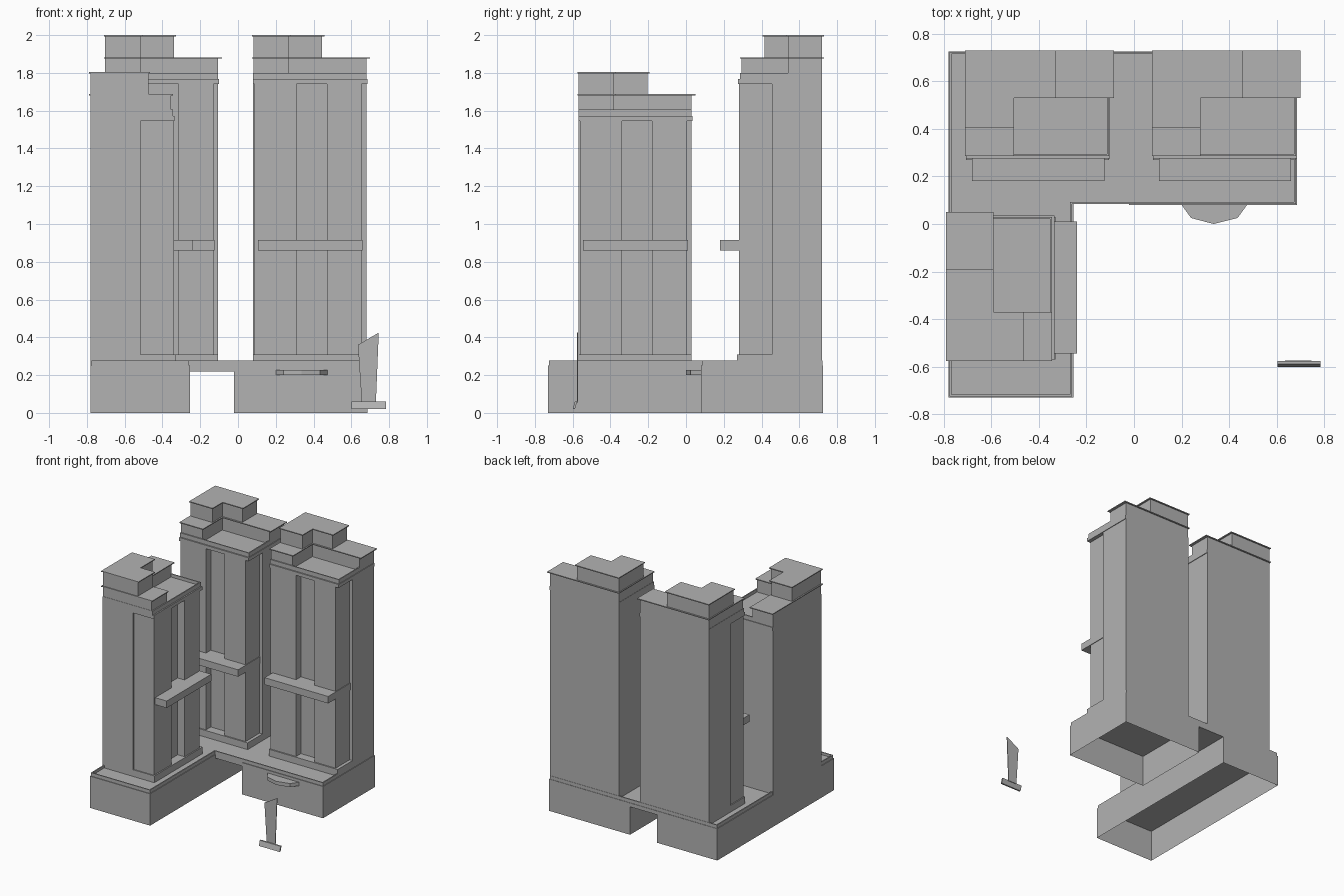
import bpy, bmesh
from mathutils import Matrix, Vector

if "Cube" in bpy.data.objects:
    bpy.data.objects.remove(bpy.data.objects["Cube"])

grey = bpy.data.materials.new("concrete grey")
grey.use_nodes = True
COLOUR = (0.45, 0.45, 0.45, 1)
grey.diffuse_color = COLOUR
grey.node_tree.nodes["Principled BSDF"].inputs["Base Color"].default_value = COLOUR


def prism(name, pts, z0, z1, place=Matrix(), tray=0, rim=0.012, open_bottom=False):
    """Extrude an outline upward; tray sinks the roof inside a parapet rim."""
    bm = bmesh.new()
    base = bm.faces.new([bm.verts.new((x, y, z0)) for x, y in pts])
    if base.normal.z > 0:
        base.normal_flip()
    side = bmesh.ops.extrude_face_region(bm, geom=[base], use_keep_orig=True)["geom"]
    top = next(g for g in side if isinstance(g, bmesh.types.BMFace))
    for v in top.verts:
        v.co.z = z1
    bmesh.ops.recalc_face_normals(bm, faces=bm.faces)
    if tray:
        bmesh.ops.inset_region(bm, faces=[top], thickness=rim)
        floor = bmesh.ops.extrude_face_region(bm, geom=[top])["geom"]
        for v in [g for g in floor if isinstance(g, bmesh.types.BMVert)]:
            v.co.z -= tray
        if top.is_valid:
            bm.faces.remove(top)
    if open_bottom:
        bm.faces.remove(base)
    mesh = bpy.data.meshes.new(name)
    bm.to_mesh(mesh)
    bm.free()
    mesh.materials.append(grey)
    obj = bpy.data.objects.new(name, mesh)
    obj.matrix_world = place
    bpy.context.collection.objects.link(obj)
    return obj


def rect(x0, x1, y0, y1):
    return [(x0, y0), (x1, y0), (x1, y1), (x0, y1)]


def ell(x0, x1, xi, y0, y1, yi):
    """L outline with its notch at the front right."""
    return [(x0, y0), (xi, y0), (xi, yi), (x1, yi), (x1, y1), (x0, y1)]


def tower(label, place, drop=0):
    def part(name, pts, z0, z1, **kw):
        prism(label + "_" + name, pts, z0, z1, place, **kw)
    top = 1.74 - drop
    # Shaft, with projecting bays around a shallow central recess
    part("plinth", rect(.08, .68, .27, .72), .25, .31)
    part("shaft", rect(.08, .68, .455, .72), .31, top)
    part("left_bay", rect(.088, .31, .28, .455), .31, top)
    part("centre_recess", rect(.31, .47, .34, .455), .31, top)
    part("right_bay", rect(.47, .655, .28, .455), .31, top)
    part("balcony_band", rect(.105, .66, .18, .455), .86, .915)
    # Cornice and terrace parapet
    part("cornice", rect(.08, .685, .275, .72), top, top + .027)
    part("parapet", rect(.08, .68, .285, .72), top + .027, top + .06, tray=.025)
    # Stepped L-shaped penthouse storeys under thin roof slabs
    part("lower_penthouse", ell(.082, .68, .27, .295, .72, .54), top + .03, top + .135)
    part("lower_roof", ell(.075, .7, .28, .285, .73, .53), top + .135, top + .142)
    part("upper_penthouse", ell(.082, .445, .27, .415, .72, .54), top + .142, top + .253)
    part("upper_roof", ell(.075, .458, .28, .405, .73, .53), top + .253, top + .26)


# Three towers: two at the back, a lower one turned to face the court
tower("right_tower", Matrix())
tower("middle_tower", Matrix.Translation((-.785, 0, 0)))
tower("wing_tower", Matrix.Translation((-.06, -.65, 0)) @ Matrix.Rotation(1.5707963, 4, "Z"), .195)

# Hollow podium blocks on both sides of the passage, joined by a bridge
prism("wing_podium", rect(-.78, -.255, -.73, .725), 0, .25, open_bottom=True)
prism("back_podium", rect(-.02, .685, .08, .725), 0, .25, open_bottom=True)
prism("passage_bridge", rect(-.255, -.02, .085, .725), .22, .25)
prism("podium_parapet", [(-.775, -.725), (-.26, -.725), (-.26, .085), (.68, .085),
                         (.68, .722), (-.775, .722)], .25, .277, tray=.02)

# Entrance canopy
prism("entrance_canopy", [(.2, .08), (.24, .025), (.335, 0), (.435, .025), (.475, .08)], .2, .228)

# Free-standing pylon: tapered thin blade on a leaning footing
stand = Matrix.Translation((0, -.573, 0)) @ Matrix.Rotation(1.5707963, 4, "X")
prism("pylon_blade", [(.655, .055), (.73, .055), (.745, .425), (.635, .36)], 0, .005, stand)
footing = prism("pylon_footing", rect(.602, .783, -.6, -.588), .02, .06)
for v in footing.data.vertices:
    if v.co.z > .05:
        v.co.y += .012
